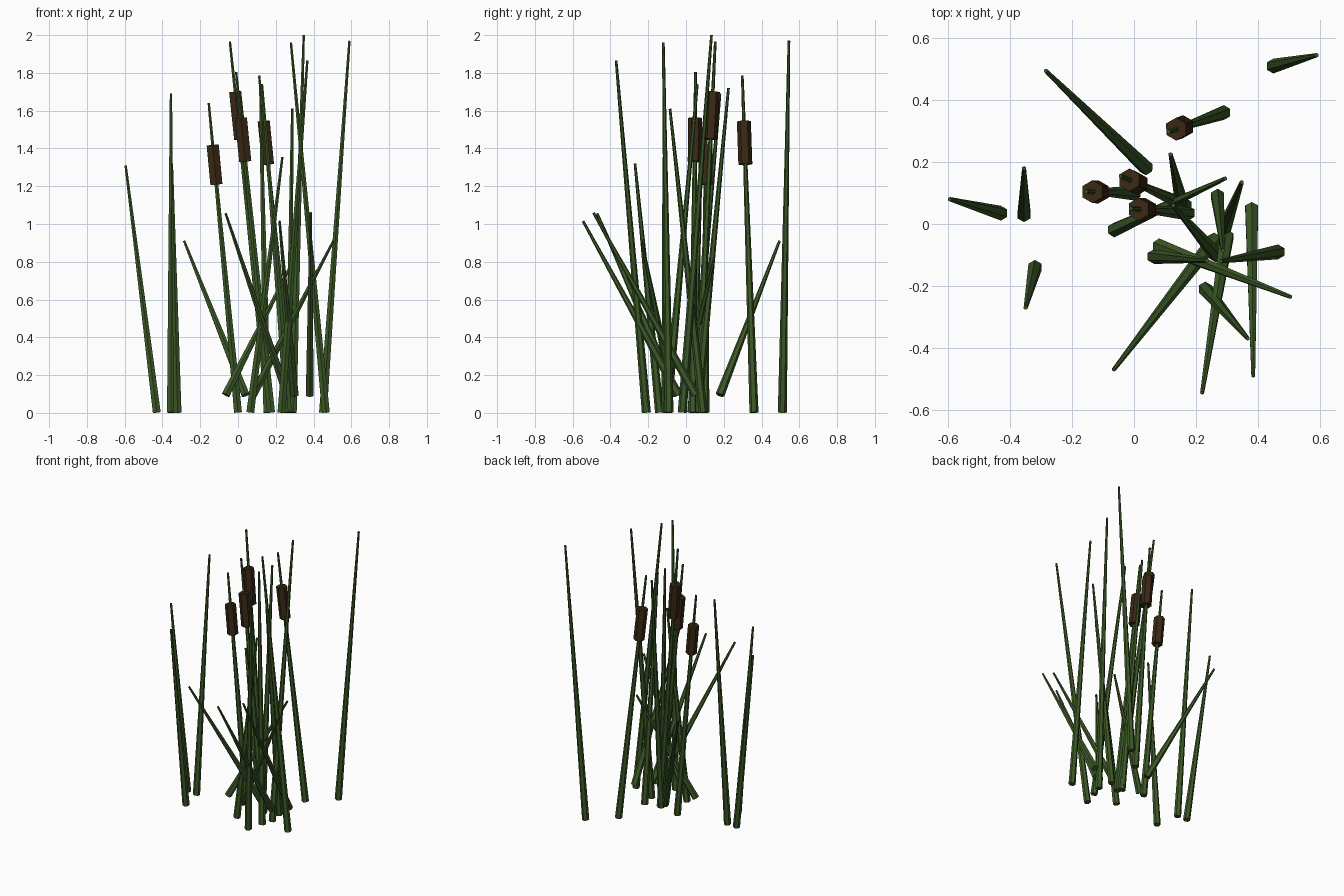
import bpy, bmesh
from mathutils import Vector, Matrix


def material(name, rgb):
    m = bpy.data.materials.new(name)
    m.diffuse_color = (*rgb, 1)
    return m


GREEN = material("reed_green", (0.045, 0.10, 0.02))
BROWN = material("seed_head_brown", (0.042, 0.021, 0.007))


def tapered_rod(name, start, end, r1, r2, mat):
    """Six-sided flat-shaded rod running from start to end."""
    a, b = Vector(start), Vector(end)
    d = b - a
    turn = Vector((0, 0, 1)).rotation_difference(d).to_matrix().to_4x4()
    bm = bmesh.new()
    bmesh.ops.create_cone(bm, cap_ends=True, segments=6, radius1=r1, radius2=r2,
                          depth=d.length,
                          matrix=Matrix.Translation((a + b) / 2) @ turn)
    me = bpy.data.meshes.new(name)
    bm.to_mesh(me)
    bm.free()
    me.materials.append(mat)
    ob = bpy.data.objects.new(name, me)
    bpy.context.collection.objects.link(ob)
    return ob


# Upright blades: base x, y, then tip x, y, z
blades = [
    (-0.43, 0.035, -0.595, 0.08, 1.31),
    (-0.355, 0.03, -0.355, 0.18, 1.69),
    (-0.32, -0.14, -0.35, -0.27, 1.32),
    (0.45, 0.51, 0.59, 0.545, 1.97),
    (0.155, 0.06, 0.118, 0.225, 1.72),
    (0.29, -0.02, 0.348, 0.135, 2.0),
    (0.27, 0.09, 0.287, -0.085, 1.61),
    (0.465, -0.09, 0.28, -0.12, 1.96),
    (0.23, -0.21, 0.367, -0.37, 1.865),
    (0.065, -0.105, 0.235, -0.118, 1.355),
    (0.265, -0.10, 0.127, 0.06, 1.74),
]
# Cattail stems carrying a seed head
cattails = [
    (0.29, 0.36, 0.112, 0.298, 1.785),
    (0.0, 0.10, -0.155, 0.105, 1.64),
    (0.165, 0.06, -0.043, 0.155, 1.965),
    (0.175, 0.035, -0.01, 0.05, 1.805),
]
# Low leaning leaves, starting above the ground
leaves = [
    (0.04, 0.18, -0.285, 0.495, 0.91),
    (-0.065, -0.02, 0.295, 0.147, 0.81),
    (0.38, 0.05, 0.385, -0.49, 1.06),
    (0.30, -0.04, 0.22, -0.545, 1.015),
    (0.26, -0.05, -0.065, -0.47, 1.055),
    (0.08, -0.07, 0.505, -0.235, 0.91),
]

for group, label, z0 in ((blades, "reed_blade", 0.002),
                         (cattails, "cattail_stem", 0.002),
                         (leaves, "leaning_leaf", 0.095)):
    for i, (bx, by, tx, ty, tz) in enumerate(group):
        tapered_rod(f"{label}_{i + 1}", (bx, by, z0), (tx, ty, tz), 0.024, 0.007, GREEN)

# Seed heads wrap a fixed stretch of each cattail stem
for i, (bx, by, tx, ty, tz) in enumerate(cattails):
    base, tip = Vector((bx, by, 0)), Vector((tx, ty, tz))
    tapered_rod(f"seed_head_{i + 1}", base.lerp(tip, 0.737), base.lerp(tip, 0.865),
                0.037, 0.037, BROWN)
